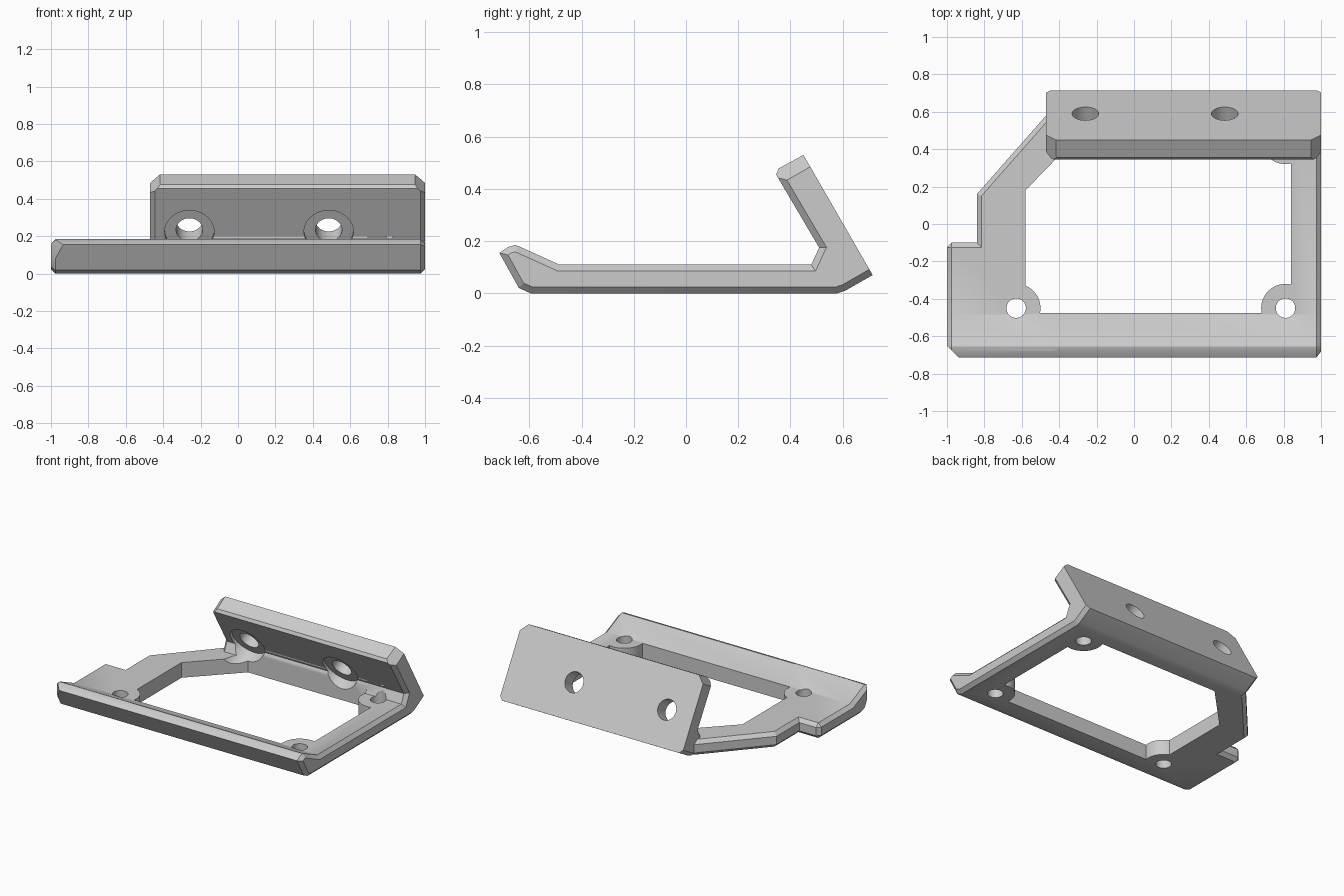
import bpy, bmesh, math
from mathutils import Matrix, Vector

if "Cube" in bpy.data.objects:
    bpy.data.objects.remove(bpy.data.objects["Cube"], do_unlink=True)

BEVEL = 0.025
THICK = 0.11
ARM_UP = Vector((0, -0.5, 0.866))     # direction up the leaning plate
ARM_OUT = Vector((0, 0.866, 0.5))     # direction out of its rear face

grey = bpy.data.materials.new("light grey")
grey.use_nodes = True
grey.diffuse_color = (0.6, 0.6, 0.6, 1)
grey.node_tree.nodes["Principled BSDF"].inputs["Base Color"].default_value = grey.diffuse_color


def make(name, bm):
    bmesh.ops.recalc_face_normals(bm, faces=bm.faces)
    mesh = bpy.data.meshes.new(name)
    bm.to_mesh(mesh)
    bm.free()
    mesh.materials.append(grey)
    obj = bpy.data.objects.new(name, mesh)
    bpy.context.collection.objects.link(obj)
    return obj


def prism(name, points, offset, bevel_edge=None):
    """Extrude a closed outline and chamfer the edges chosen by a rule."""
    bm = bmesh.new()
    face = bm.faces.new([bm.verts.new(p) for p in points])
    top = bmesh.ops.extrude_face_region(bm, geom=[face])["geom"]
    bmesh.ops.translate(bm, vec=offset, verts=[v for v in top if isinstance(v, bmesh.types.BMVert)])
    bmesh.ops.recalc_face_normals(bm, faces=bm.faces)
    if bevel_edge:
        edges = [e for e in bm.edges if bevel_edge(*[v.co for v in e.verts])]
        bmesh.ops.bevel(bm, geom=edges, offset=BEVEL, segments=1, affect='EDGES', profile=0.5)
    return make(name, bm)


def cylinder(name, start, direction, radius, length):
    bm = bmesh.new()
    turn = Vector(direction).to_track_quat('Z', 'Y').to_matrix().to_4x4()
    middle = Vector(start) + Vector(direction).normalized() * length / 2
    bmesh.ops.create_cone(bm, cap_ends=True, segments=48, radius1=radius, radius2=radius,
                          depth=length, matrix=Matrix.Translation(middle) @ turn)
    return make(name, bm)


def corner_cutter(name, corner, a, b, size):
    """Block whose face slices a corner between directions a and b."""
    out = (Vector(a) + Vector(b)).normalized()
    side = (Vector(a) - Vector(b)).normalized()
    axes = Matrix((out, side, out.cross(side))).transposed().to_4x4()
    middle = Vector(corner) + out * (0.2 - size / math.sqrt(2))
    bm = bmesh.new()
    bmesh.ops.create_cube(bm, size=0.4, matrix=Matrix.Translation(middle) @ axes)
    return make(name, bm)


def combine(target, other, operation):
    mod = target.modifiers.new(operation, 'BOOLEAN')
    mod.operation, mod.solver, mod.object = operation, 'EXACT', other
    bpy.context.view_layer.update()
    result = bpy.data.meshes.new_from_object(
        target.evaluated_get(bpy.context.evaluated_depsgraph_get()))
    target.modifiers.clear()
    target.data = result
    bpy.data.objects.remove(other, do_unlink=True)


def same(a, b, axis, value):
    return abs(a[axis] - value) < 1e-4 and abs(b[axis] - value) < 1e-4


# Main bent profile: front lip, floor and leaning rear plate
lip = [(-0.595, 0), (-0.64, 0.02), (-0.715, 0.155), (-0.68, 0.178), (-0.655, 0.185),
       (-0.64, 0.18), (-0.485, THICK)]
arm = [(0.48, THICK), (0.51, 0.175), (0.345, 0.455), (0.355, 0.478), (0.45, 0.53),
       (0.715, 0.07), (0.61, 0.01), (0.58, 0)]


def end_edge(a, b):
    rear = all((v - Vector((0, 0.715, 0.07))).dot(ARM_OUT) > -0.01 for v in (a, b))
    top = a.z > 0.47 and b.z > 0.47
    return not rear and not top and (same(a, b, 0, 1) or same(a, b, 0, -0.47))


bracket = prism("bracket", [(-0.47, y, z) for y, z in lip + arm], (1.47, 0, 0), end_edge)

# Front rail extension beyond the rear plate
rail = prism("rail_end", [(-1, y, z) for y, z in lip + [(-0.1, THICK), (-0.1, 0)]], (0.6, 0, 0),
             lambda a, b: same(a, b, 0, -1) or same(a, b, 1, -0.1))
combine(rail, corner_cutter("rail_corner", (-1, -0.71, 0.1), (-1, 0, 0), (0, -1, 0), 0.06), 'DIFFERENCE')

# Side strip with its diagonal
strip_outline = [(-0.84, -0.3), (-0.84, 0.16), (-0.47, 0.58), (-0.3, 0.58), (-0.3, -0.3)]
strip = prism("side_strip", [(x, y, 0) for x, y in strip_outline], (0, 0, THICK),
              lambda a, b: same(a, b, 2, 0) or same(a, b, 2, THICK))
combine(bracket, rail, 'UNION')
combine(bracket, strip, 'UNION')

# Window, leaving round bosses in three corners
window_outline = [(-0.58, -0.475), (0.84, -0.475), (0.84, 0.5), (-0.27, 0.5), (-0.58, 0.18)]
window = prism("window", [(x, y, -0.1) for x, y in window_outline], (0, 0, 0.3))
screws = [(-0.63, -0.45), (0.81, -0.45), (0.81, 0.45)]
for x, y in screws:
    combine(window, cylinder("boss", (x, y, -0.2), (0, 0, 1), 0.13, 0.5), 'DIFFERENCE')
combine(bracket, window, 'DIFFERENCE')
for x, y in screws:
    combine(bracket, cylinder("screw_hole", (x, y, -0.1), (0, 0, 1), 0.052, 0.3), 'DIFFERENCE')

# Plate holes with clearance for the screw heads
for x in (-0.26, 0.485):
    rear = Vector((x, 0.59, 0.287))
    combine(bracket, cylinder("plate_hole", rear + ARM_OUT * 0.1, -ARM_OUT, 0.071, 0.3), 'DIFFERENCE')
    combine(bracket, cylinder("head_clearance", rear - ARM_OUT * 0.105, -ARM_OUT, 0.132, 0.2), 'DIFFERENCE')

# Clipped upper corners of the plate
for x, side in ((-0.47, -1), (1, 1)):
    combine(bracket, corner_cutter("plate_corner", (x, 0.45, 0.53), (side, 0, 0), ARM_UP, 0.052), 'DIFFERENCE')

bpy.ops.object.select_all(action='DESELECT')
bracket.select_set(True)
bpy.context.view_layer.objects.active = bracket
bpy.ops.object.shade_smooth_by_angle(angle=math.radians(25))
